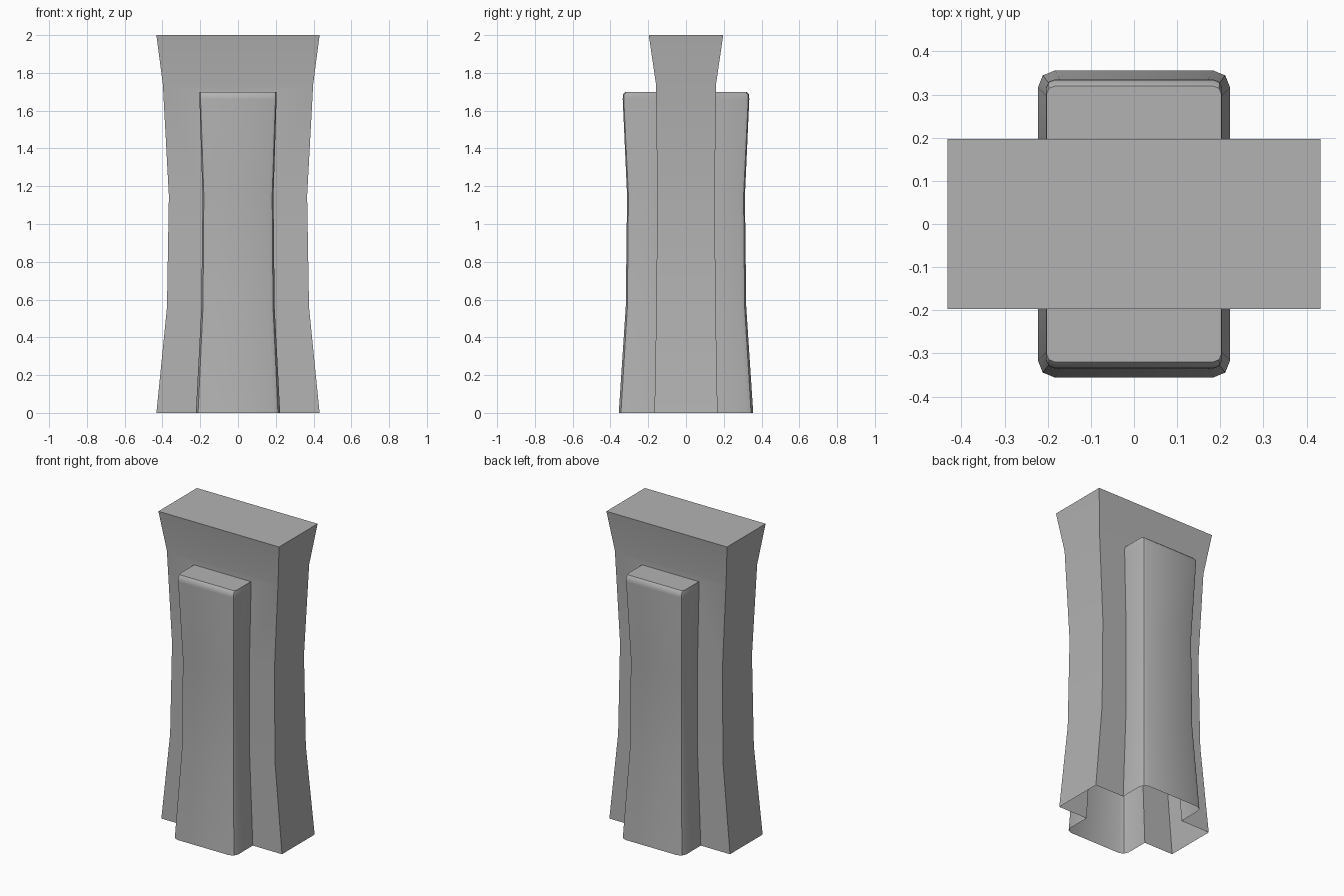
import bpy, bmesh, math

if "Cube" in bpy.data.objects:
    bpy.data.objects.remove(bpy.data.objects["Cube"])


def loft(name, rings):
    """Closed solid through a stack of rings of points."""
    bm = bmesh.new()
    loops = [[bm.verts.new(p) for p in ring] for ring in rings]
    n = len(loops[0])
    for a, b in zip(loops, loops[1:]):
        for i in range(n):
            j = (i + 1) % n
            bm.faces.new((a[i], a[j], b[j], b[i]))
    bm.faces.new(loops[0][::-1])
    bm.faces.new(loops[-1])
    bmesh.ops.recalc_face_normals(bm, faces=bm.faces)
    mesh = bpy.data.meshes.new(name)
    bm.to_mesh(mesh)
    bm.free()
    mesh.materials.append(stone)
    obj = bpy.data.objects.new(name, mesh)
    bpy.context.collection.objects.link(obj)
    return obj


def ring(x, y, z, c=0.0):
    """Rectangle ring, with rounded corners when c > 0."""
    if c == 0:
        return [(-x, -y, z), (x, -y, z), (x, y, z), (-x, y, z)]
    quarter = [(x, y - c), (x - c * 0.29, y - c * 0.29), (x - c, y)]
    pts = []
    for sx, sy in ((1, 1), (-1, 1), (-1, -1), (1, -1)):
        q = [(sx * px, sy * py, z) for px, py in quarter]
        pts += q if sx * sy > 0 else q[::-1]
    return pts


# Darker grey stone
stone = bpy.data.materials.new("stone")
stone.diffuse_color = (0.45, 0.45, 0.45, 1)
stone.use_nodes = True
stone.node_tree.nodes["Principled BSDF"].inputs["Base Color"].default_value = stone.diffuse_color

# Wide waisted slab, flared at the top and bottom
pillar = loft("pillar", [ring(*r) for r in (
    (0.432, 0.167, 0), (0.376, 0.157, 0.56), (0.366, 0.152, 1.15),
    (0.398, 0.159, 1.74), (0.432, 0.197, 2.0))])

# Narrow deep pilaster running through the slab, softened at its top edges
pilaster = loft("pilaster", [ring(*r) for r in (
    (0.223, 0.356, 0, 0.04), (0.194, 0.319, 0.56, 0.03),
    (0.188, 0.312, 1.15, 0.025), (0.204, 0.335, 1.66, 0.02),
    (0.204, 0.334, 1.685, 0.02), (0.203, 0.32, 1.70, 0.02))])

# Fuse both into one shell
mod = pillar.modifiers.new("fuse", 'BOOLEAN')
mod.operation = 'UNION'
mod.solver = 'EXACT'
mod.object = pilaster
bpy.context.view_layer.objects.active = pillar
pillar.select_set(True)
bpy.ops.object.modifier_apply(modifier=mod.name)
bpy.data.objects.remove(pilaster)

# Open underside
bm = bmesh.new()
bm.from_mesh(pillar.data)
base = [f for f in bm.faces if all(v.co.z < 0.001 for v in f.verts)]
bmesh.ops.delete(bm, geom=base, context='FACES')
bm.to_mesh(pillar.data)
bm.free()

bpy.ops.object.shade_smooth_by_angle(angle=math.radians(40))
